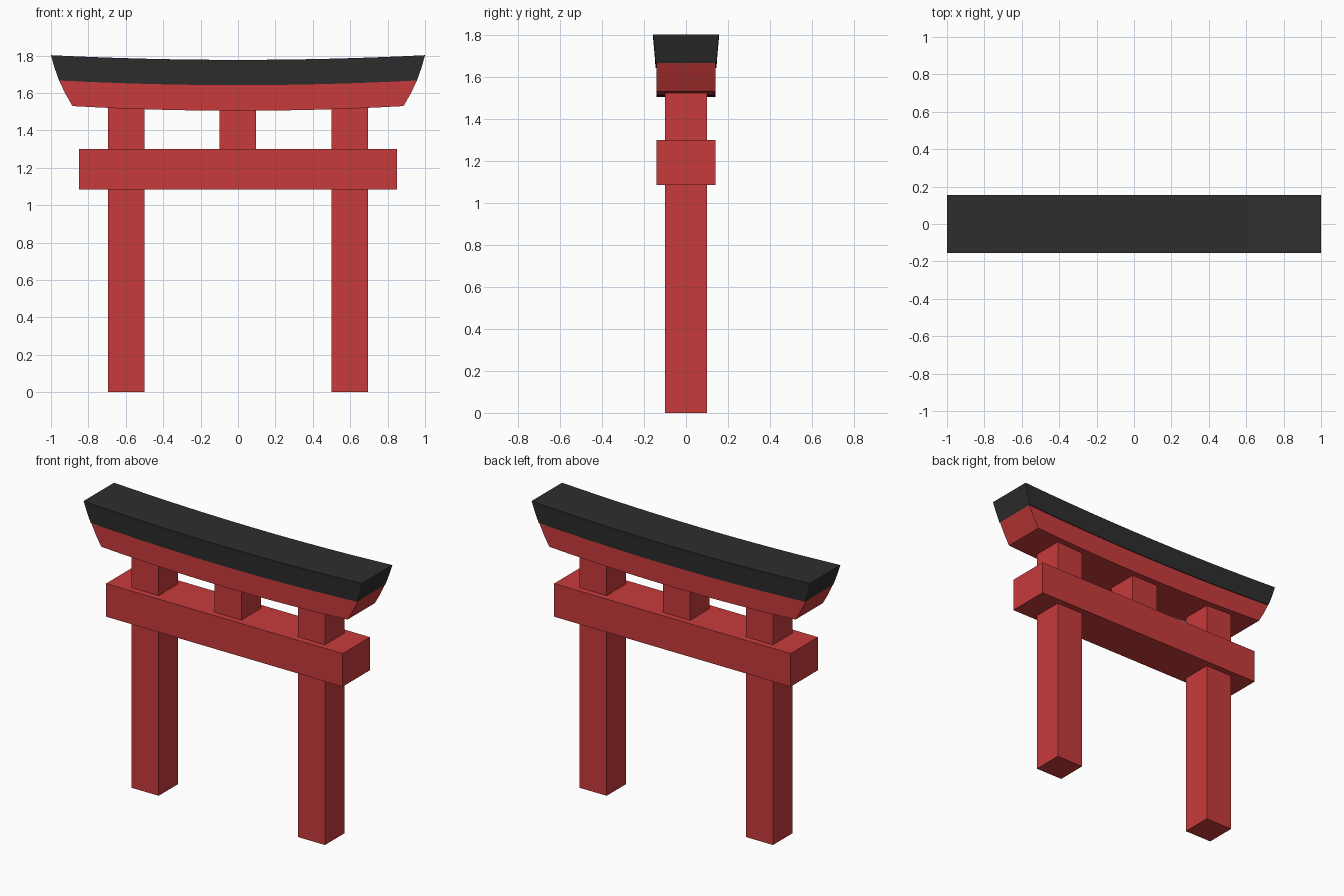
import bpy, bmesh

cube = bpy.data.objects.get("Cube")
if cube:
    bpy.data.objects.remove(cube, do_unlink=True)


def material(name, rgb):
    mat = bpy.data.materials.new(name)
    mat.use_nodes = True
    mat.diffuse_color = (*rgb, 1)
    mat.node_tree.nodes["Principled BSDF"].inputs["Base Color"].default_value = (*rgb, 1)
    return mat


RED = material("vermilion red", (0.58, 0.043, 0.043))
BLACK = material("roof black", (0.027, 0.027, 0.027))


def add_object(name, bm, mat):
    bmesh.ops.recalc_face_normals(bm, faces=bm.faces)
    mesh = bpy.data.meshes.new(name)
    bm.to_mesh(mesh)
    bm.free()
    mesh.materials.append(mat)
    obj = bpy.data.objects.new(name, mesh)
    bpy.context.collection.objects.link(obj)
    return obj


def box(name, x0, x1, half_depth, z0, z1, mat=RED):
    bm = bmesh.new()
    bmesh.ops.create_cube(bm, size=1)
    for v in bm.verts:
        v.co.x = (x0 + x1) / 2 + v.co.x * (x1 - x0)
        v.co.y *= 2 * half_depth
        v.co.z = (z0 + z1) / 2 + v.co.z * (z1 - z0)
    return add_object(name, bm, mat)


def curved_beam(name, levels, mat, rise=0.025, steps=16):
    """Loft along x; each level is (half length, half depth, height at centre)."""
    outline = [(h, -d, z) for h, d, z in levels] + [(h, d, z) for h, d, z in reversed(levels)]
    bm = bmesh.new()
    rings = []
    for i in range(steps + 1):
        t = 2 * i / steps - 1
        rings.append([bm.verts.new((t * h, y, z + rise * t * t)) for h, y, z in outline])
    n = len(outline)
    for a, b in zip(rings, rings[1:]):
        for k in range(n):
            m = (k + 1) % n
            bm.faces.new((a[k], a[m], b[m], b[k]))
    # End caps are strips, since the ends curve outward
    for ring in (rings[0], rings[-1]):
        for k in range(len(levels) - 1):
            bm.faces.new((ring[k], ring[k + 1], ring[n - 2 - k], ring[n - 1 - k]))
    obj = add_object(name, bm, mat)
    bpy.ops.object.select_all(action="DESELECT")
    obj.select_set(True)
    bpy.context.view_layer.objects.active = obj
    bpy.ops.object.shade_smooth_by_angle()
    return obj


# Posts, tie beam and centre strut
box("right_post", -0.695, -0.5, 0.1, 0, 1.52)
box("left_post", 0.5, 0.695, 0.1, 0, 1.52)
box("tie_beam", -0.85, 0.85, 0.14, 1.085, 1.3)
box("centre_strut", -0.1, 0.095, 0.1, 1.29, 1.515)

# Upswept top beam and its black cap
curved_beam("upper_beam", [(0.885, 0.14, 1.505), (0.925, 0.14, 1.575), (0.957, 0.14, 1.642)], RED)
curved_beam("roof_cap", [(0.957, 0.145, 1.642), (0.981, 0.15, 1.71), (1.0, 0.156, 1.777)], BLACK)
